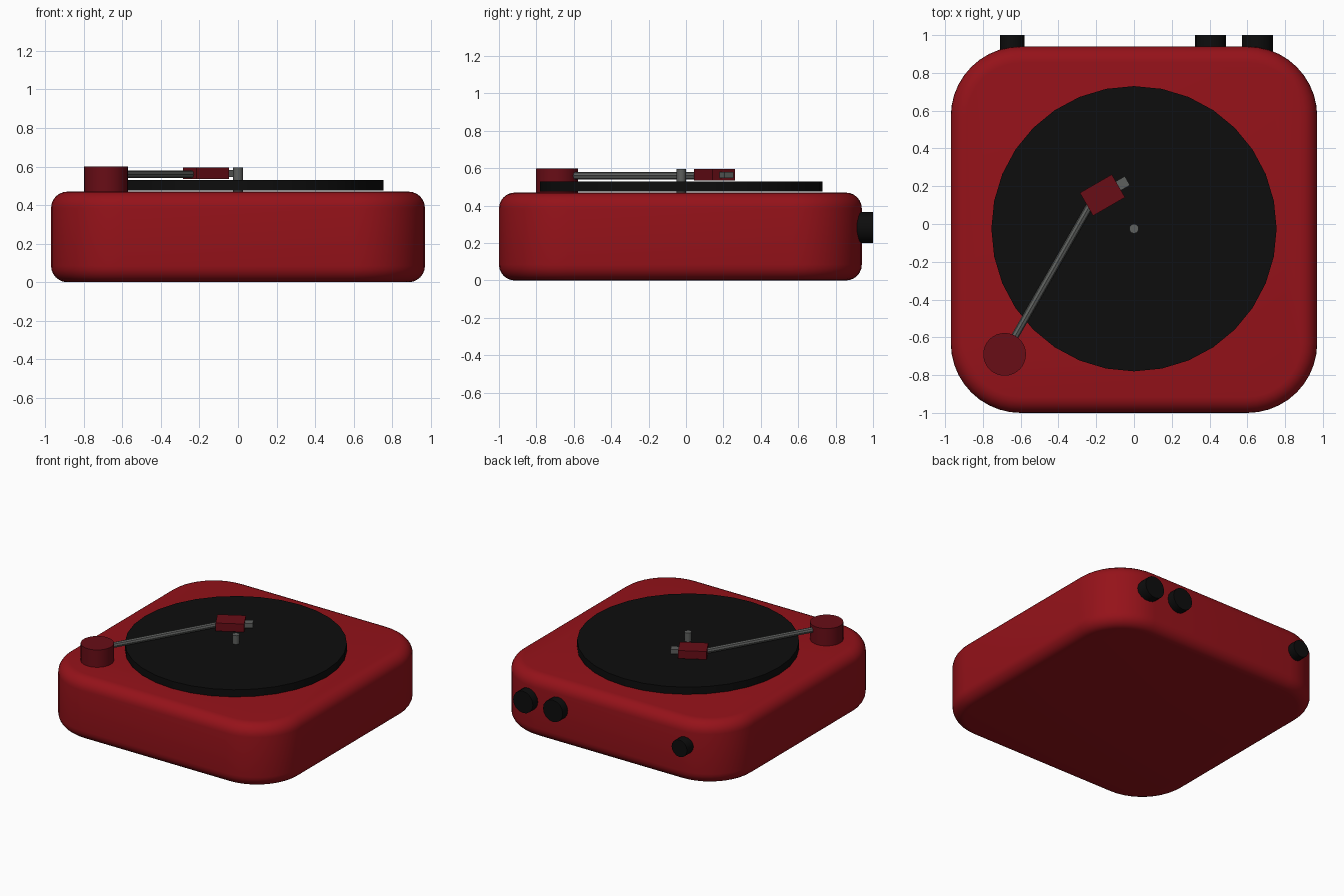
import bpy, bmesh, math
from mathutils import Vector

if "Cube" in bpy.data.objects:
    bpy.data.objects.remove(bpy.data.objects["Cube"])


def material(name, rgb):
    m = bpy.data.materials.new(name)
    m.diffuse_color = (*rgb, 1)
    m.use_nodes = True
    m.node_tree.nodes["Principled BSDF"].inputs["Base Color"].default_value = m.diffuse_color
    return m


RED = material("red", (0.30, 0.006, 0.01))
DARK_RED = material("dark_red", (0.14, 0.004, 0.008))
BLACK = material("black", (0.004, 0.004, 0.004))
GREY = material("grey", (0.11, 0.115, 0.11))


def finish(obj, name, mat, smooth=True):
    obj.name = name
    obj.data.materials.append(mat)
    if smooth:
        bpy.ops.object.select_all(action='DESELECT')
        obj.select_set(True)
        bpy.context.view_layer.objects.active = obj
        bpy.ops.object.shade_smooth_by_angle(angle=math.radians(35))
    return obj


def rod(name, a, b, r, mat, sides=32, smooth=True):
    """Capped cylinder running from point a to point b."""
    a, b = Vector(a), Vector(b)
    d = b - a
    bpy.ops.mesh.primitive_cylinder_add(vertices=sides, radius=r, depth=d.length, location=(a + b) / 2)
    obj = bpy.context.object
    obj.rotation_euler = d.to_track_quat('Z', 'Y').to_euler()
    return finish(obj, name, mat, smooth)


def box(name, loc, size, angle, mat):
    bpy.ops.mesh.primitive_cube_add(size=1, location=loc, rotation=(0, 0, angle))
    obj = bpy.context.object
    obj.scale = size
    return finish(obj, name, mat, False)


# Body: box with broad corner rounding, then softened rims
bm = bmesh.new()
bmesh.ops.create_cube(bm, size=1)
for v in bm.verts:
    v.co = Vector((v.co.x * 1.94, v.co.y * 1.94 - 0.03, (v.co.z + 0.5) * 0.47))
upright = [e for e in bm.edges if abs(e.verts[0].co.z - e.verts[1].co.z) > 0.1]
bmesh.ops.bevel(bm, geom=upright, offset=0.37, segments=10, profile=0.5, affect='EDGES')
rims = [e for e in bm.edges if abs(e.verts[0].co.z - e.verts[1].co.z) < 1e-4]
bmesh.ops.bevel(bm, geom=rims, offset=0.085, segments=6, profile=0.5, affect='EDGES')
mesh = bpy.data.meshes.new("body")
bm.to_mesh(mesh)
bm.free()
body = bpy.data.objects.new("body", mesh)
bpy.context.collection.objects.link(body)
finish(body, "body", RED)

# Record and spindle
rod("record", (0, -0.025, 0.476), (0, -0.025, 0.53), 0.755, BLACK)
rod("spindle", (0, -0.025, 0.45), (0, -0.025, 0.595), 0.025, GREY, 16)

# Tonearm: pivot, arm, head and tip
rod("arm_pivot", (-0.685, -0.69, 0.45), (-0.685, -0.69, 0.60), 0.113, DARK_RED)
rod("tonearm", (-0.685, -0.69, 0.56), (-0.20, 0.157, 0.56), 0.02, GREY, 8, False)
turn = math.radians(30)
hx, hy = -0.167, 0.153
box("arm_head", (hx, hy, 0.565), (0.195, 0.14, 0.06), turn, DARK_RED)
box("arm_head_tip", (hx + 0.11 * math.cos(turn), hy + 0.11 * math.sin(turn), 0.564),
    (0.085, 0.055, 0.034), turn, GREY)

# Rear knobs
for name, x, r in (("small_knob", -0.645, 0.064), ("inner_knob", 0.405, 0.082), ("outer_knob", 0.653, 0.082)):
    rod(name, (x, 0.80, 0.283), (x, 1.0, 0.283), r, BLACK, 16)
